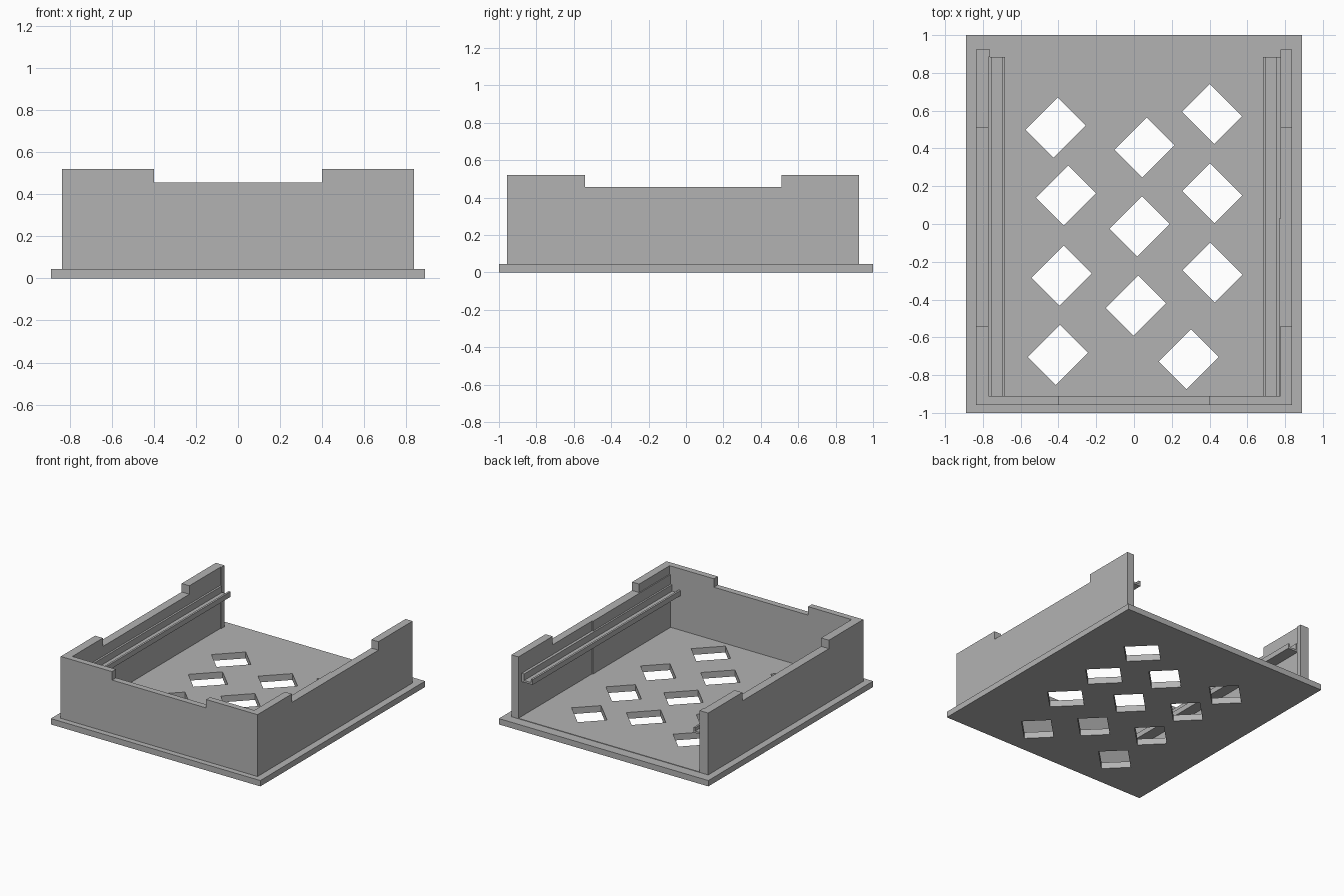
import bpy, bmesh, math
from mathutils import Vector

if "Cube" in bpy.data.objects:
    bpy.data.objects.remove(bpy.data.objects["Cube"], do_unlink=True)

grey = bpy.data.materials.new("plain grey")
grey.use_nodes = True
grey.diffuse_color = (0.45, 0.45, 0.45, 1)
grey.node_tree.nodes["Principled BSDF"].inputs["Base Color"].default_value = grey.diffuse_color


def add_object(name, bm):
    bmesh.ops.recalc_face_normals(bm, faces=bm.faces)
    mesh = bpy.data.meshes.new(name)
    bm.to_mesh(mesh)
    bm.free()
    mesh.materials.append(grey)
    ob = bpy.data.objects.new(name, mesh)
    bpy.context.collection.objects.link(ob)
    return ob


def prism(name, profile, place, depth):
    """Extrude a closed 2D profile; place maps (a, b) to 3D, depth is a vector."""
    bm = bmesh.new()
    face = bm.faces.new([bm.verts.new(place(a, b)) for a, b in profile])
    grown = bmesh.ops.extrude_face_region(bm, geom=[face], use_keep_orig=True)
    moved = [v for v in grown["geom"] if isinstance(v, bmesh.types.BMVert)]
    bmesh.ops.translate(bm, verts=moved, vec=Vector(depth))
    return add_object(name, bm)


def box(name, x0, x1, y0, y1, z0, z1):
    rect = [(x0, y0), (x1, y0), (x1, y1), (x0, y1)]
    return prism(name, rect, lambda a, b: (a, b, z0), (0, 0, z1 - z0))


def notched(a0, a1, n0, n1, bottom=0.04, low=0.455, high=0.52):
    return [(a0, bottom), (a1, bottom), (a1, high), (n1, high),
            (n1, low), (n0, low), (n0, high), (a0, high)]


# Base plate and the slightly raised inner floor
base = box("base_plate", -0.89, 0.89, -1, 1, 0, 0.045)
floor = box("inner_floor", -0.77, 0.78, -0.92, 0.925, 0.03, 0.049)

# Tilted rectangular floor openings: centre x, centre y, tilt
openings = [(-.415, .51, 1), (.413, .583, -1), (.055, .405, 1), (-.36, .15, 1),
            (.415, .163, -1), (.03, -.013, 1), (-.383, -.273, 1), (.415, -.257, -1),
            (.01, -.432, 1), (-.403, -.693, 1), (.29, -.716, 1)]
for i, (x, y, tilt) in enumerate(openings):
    cutter = box(f"opening_cutter_{i + 1}", -0.121, 0.121, -0.104, 0.104, -0.1, 0.2)
    cutter.location = (x, y, 0)
    cutter.rotation_euler.z = tilt * math.pi / 4
    cutter.hide_render = True
    cutter.hide_viewport = True
    for part in (base, floor):
        cut = part.modifiers.new("opening", 'BOOLEAN')
        cut.operation = 'DIFFERENCE'
        cut.solver = 'EXACT'
        cut.object = cutter

# Front and side walls, each with a long notch in the top edge
prism("front_wall", notched(-0.836, 0.836, -0.4, 0.4),
      lambda a, b: (a, -0.957, b), (0, 0.047, 0))
side = notched(-0.91, 0.925, -0.54, 0.51)
prism("right_wall", side, lambda a, b: (-0.836, a, b), (0.066, 0, 0))
prism("left_wall", side, lambda a, b: (0.836, a, b), (-0.06, 0, 0))
box("right_wall_end_strip", -0.772, -0.763, 0.885, 0.925, 0.04, 0.52)
box("left_wall_thick_half", 0.768, 0.778, -0.91, 0.03, 0.04, 0.455)

# Channel rails along both side walls
channel = [(0.778, 0.315), (0.683, 0.315), (0.683, 0.355), (0.698, 0.355),
           (0.698, 0.33), (0.755, 0.33), (0.755, 0.38), (0.778, 0.38)]
for name, s in (("left_rail", 1), ("right_rail", -1)):
    prism(name, channel, lambda a, b: (s * a, -0.91, b), (0, 1.795, 0))
